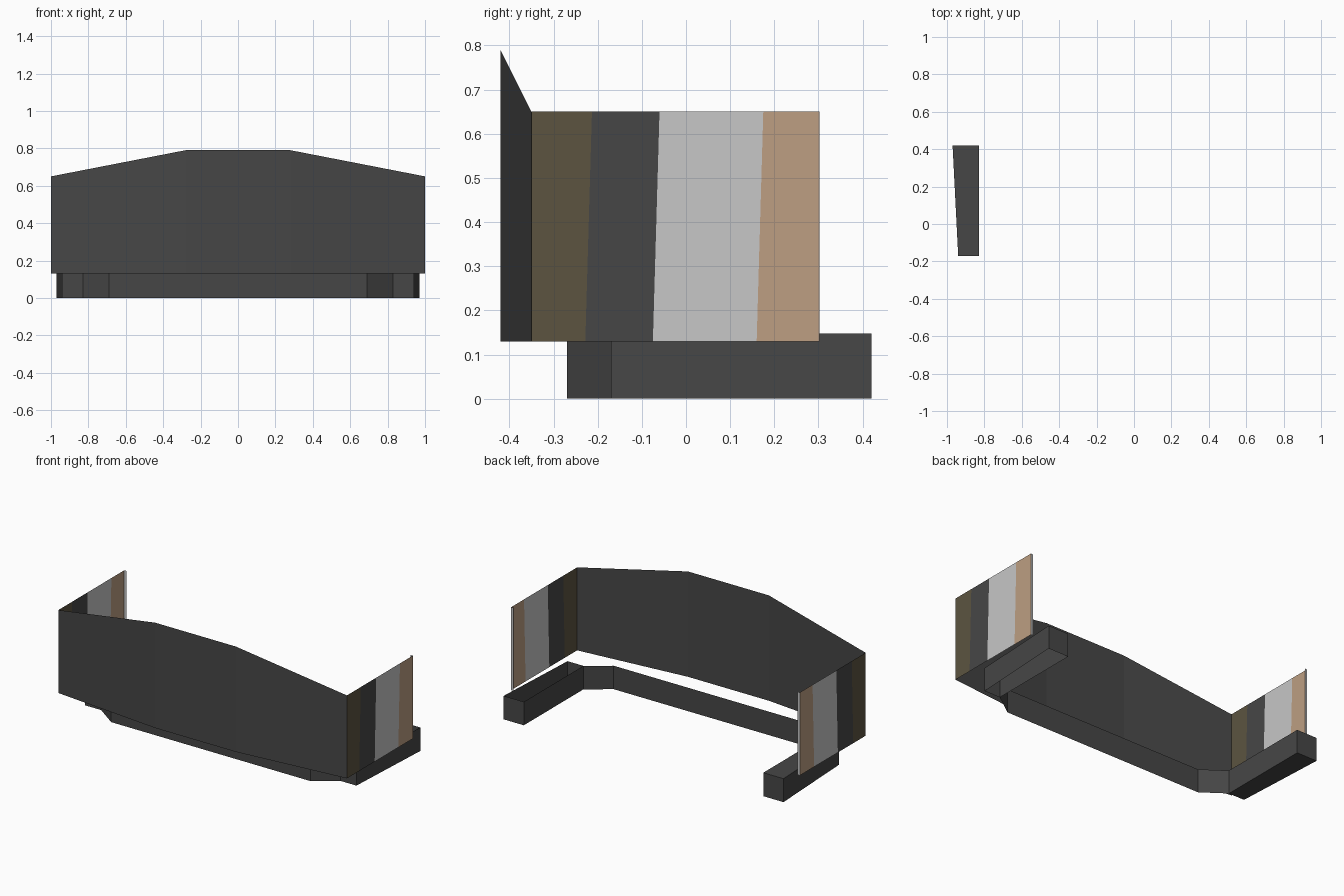
import bpy

if "Cube" in bpy.data.objects:
    bpy.data.objects.remove(bpy.data.objects["Cube"])


def material(name, rgb):
    m = bpy.data.materials.new(name)
    m.diffuse_color = (*rgb, 1)
    m.use_nodes = True
    m.node_tree.nodes["Principled BSDF"].inputs["Base Color"].default_value = m.diffuse_color
    return m


DARK = material("dark_grey", (0.062, 0.062, 0.062))
LIGHT = material("light_grey", (0.57, 0.57, 0.57))
TAN = material("tan", (0.51, 0.345, 0.225))
OLIVE = material("olive", (0.107, 0.088, 0.051))


def build(name, verts, faces, mats, indices=None):
    me = bpy.data.meshes.new(name)
    me.from_pydata(verts, [], faces)
    for m in mats:
        me.materials.append(m)
    for i, p in enumerate(me.polygons):
        p.material_index = indices[i] if indices else 0
    ob = bpy.data.objects.new(name, me)
    bpy.context.collection.objects.link(ob)
    return ob


def sheet(name, path, z0, tops, mats, indices=None, lean=0):
    """Upright sheet along a plan path; lean shifts inner top points in y."""
    n = len(path)
    low = [(x, y, z0) for x, y in path]
    high = [(x, y + (lean if 0 < i < n - 1 else 0), tops[i])
            for i, (x, y) in enumerate(path)]
    faces = [(i, i + 1, n + i + 1, n + i) for i in range(n - 1)]
    return build(name, low + high, faces, mats, indices)


# bowed front panel with raised middle
sheet("front_panel", [(-1, -0.35), (-0.28, -0.42), (0.28, -0.42), (1, -0.35)],
      0.13, [0.65, 0.79, 0.79, 0.65], [DARK])

# front skirt with angled corners
sheet("front_skirt", [(-0.83, -0.17), (-0.69, -0.27), (0.69, -0.27), (0.83, -0.17)],
      0, [0.147] * 4, [DARK])

for side, s in (("left", -1), ("right", 1)):
    # striped side panel, with slightly leaning stripes
    ys = [-0.35, -0.228, -0.075, 0.16, 0.302]
    path = [(s, y) for y in ys]
    if s < 0:
        path.reverse()
    order = [0, 1, 2, 3] if s > 0 else [3, 2, 1, 0]
    sheet(side + "_side_panel", path, 0.13, [0.65] * 5,
          [OLIVE, DARK, LIGHT, TAN], order, lean=0.015)

    # narrow strip on the back end of the side panel
    ends = [(s, 0.302), (s * 0.985, 0.302)]
    sheet(side + "_end_strip", ends if s > 0 else ends[::-1],
          0.13, [0.65] * 2, [LIGHT])

    # tapered side foot; the right one is open above and below
    plan = [(s * 0.83, -0.17), (s * 0.94, -0.17), (s * 0.97, 0.42), (s * 0.83, 0.42)]
    if s < 0:
        plan.reverse()
    verts = [(x, y, z) for z in (0, 0.147) for x, y in plan]
    faces = [(i, (i + 1) % 4, 4 + (i + 1) % 4, 4 + i) for i in range(4)]
    if s < 0:
        faces += [(3, 2, 1, 0), (4, 5, 6, 7)]
    build(side + "_foot", verts, faces, [DARK])
